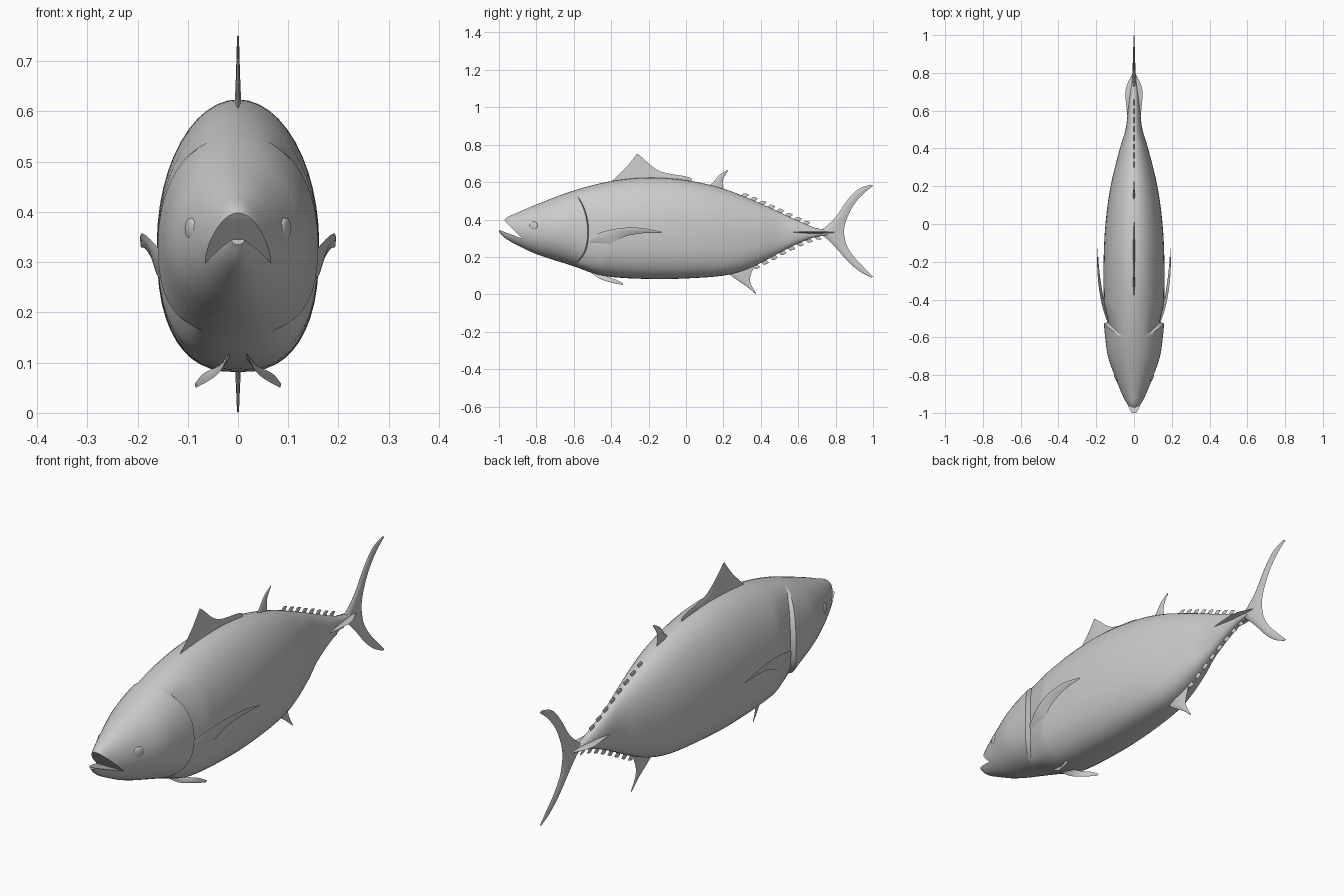
import bpy, bmesh, math
from mathutils import Vector

if "Cube" in bpy.data.objects:
    bpy.data.objects.remove(bpy.data.objects["Cube"])

grey = bpy.data.materials.new("plain grey")
grey.diffuse_color = (0.6, 0.6, 0.6, 1)
grey.use_nodes = True
grey.node_tree.nodes["Principled BSDF"].inputs["Base Color"].default_value = grey.diffuse_color


def finish(name, bm, angle=40):
    bmesh.ops.recalc_face_normals(bm, faces=bm.faces)
    me = bpy.data.meshes.new(name)
    bm.to_mesh(me)
    bm.free()
    me.materials.append(grey)
    ob = bpy.data.objects.new(name, me)
    bpy.context.collection.objects.link(ob)
    smooth(ob, angle)
    return ob


def smooth(ob, angle=40):
    bpy.ops.object.select_all(action='DESELECT')
    ob.select_set(True)
    bpy.context.view_layer.objects.active = ob
    bpy.ops.object.shade_smooth_by_angle(angle=math.radians(angle))


def loft(bm, rings):
    loops = [[bm.verts.new(p) for p in r] for r in rings]
    n = len(loops[0])
    for a, b in zip(loops, loops[1:]):
        for i in range(n):
            j = (i + 1) % n
            bm.faces.new((a[i], a[j], b[j], b[i]))
    bm.faces.new(loops[0])
    bm.faces.new(loops[-1])


def curve(keys, t):
    """Smooth interpolation through (position, value) keys."""
    t = max(keys[0][0], min(keys[-1][0], t))
    i = 0
    while i < len(keys) - 2 and t > keys[i + 1][0]:
        i += 1

    def slope(k):
        a, b = max(k - 1, 0), min(k + 1, len(keys) - 1)
        return (keys[b][1] - keys[a][1]) / (keys[b][0] - keys[a][0])
    (x0, y0), (x1, y1) = keys[i], keys[i + 1]
    h = x1 - x0
    u = (t - x0) / h
    return (y0 * (1 + 2 * u) * (1 - u) ** 2 + slope(i) * h * u * (1 - u) ** 2
            + y1 * u * u * (3 - 2 * u) + slope(i + 1) * h * u * u * (u - 1))


# Body outlines along the length
TOP = [(-1, .352), (-.97, .402), (-.9, .437), (-.8, .48), (-.6, .555), (-.4, .605), (-.2, .624),
       (0, .61), (.2, .565), (.4, .485), (.6, .393), (.7, .353), (.8, .336)]
BOTTOM = [(-1, .335), (-.97, .302), (-.9, .262), (-.8, .215), (-.6, .15), (-.45, .1), (-.2, .082),
          (0, .085), (.2, .1), (.3, .125), (.4, .168), (.5, .222), (.6, .272), (.7, .308), (.8, .322)]
WIDTH = [(-1, .012), (-.97, .03), (-.9, .064), (-.8, .104), (-.7, .138), (-.6, .152), (-.45, .159),
         (-.2, .161), (0, .151), (.2, .124), (.4, .075), (.5, .045), (.6, .032), (.7, .02), (.8, .006)]


def section(y, a):
    top, bot, w = curve(TOP, y), curve(BOTTOM, y), curve(WIDTH, y)
    c, s = math.cos(a), math.sin(a)
    mid = bot + (top - bot) * .47
    if s >= 0:
        return w * c, mid + (top - mid) * s
    fullness = 2 + .55 * max(0, min(1, (y + .7) / .25))
    e = 2 / fullness
    return w * math.copysign(abs(c) ** e, c), mid - (mid - bot) * abs(s) ** e


# Body with the curved gill slit pressed in behind the cheek
GILL = -.52
stations = sorted([-1 + .02 * i for i in range(91) if abs(-1 + .02 * i - GILL) > .012]
                  + [-.99, GILL - .006, GILL, GILL + .008])
rings = []
for s in stations:
    ring = []
    pull = max(0, 1 - abs(s - GILL) / .25)
    behind = s - GILL
    for i in range(48):
        a = 2 * math.pi * i / 48
        up = math.sin(a)
        y = s - .085 * up * up * pull
        x, z = section(y, a)
        side = max(0, min(1, (.93 - abs(up)) / .2))
        if -1e-6 <= behind < .1:
            x *= 1 - .13 * side * (1 - behind / .1)
        elif -.1 < behind < 0:
            x *= 1 + .02 * side * (1 + behind / .1)
        ring.append((x, y, z))
    rings.append(ring)
bm = bmesh.new()
loft(bm, rings)
body = finish("body", bm)

# Open mouth, cut as a wedge between the jaws
bm = bmesh.new()
wedge = [(-1.03, .356), (-1.03, .43), (-.978, .406), (-.962, .386), (-.925, .348), (-.875, .298)]
loft(bm, [[(x, y, z) for y, z in wedge] for x in (-.2, .2)])
cutter = finish("mouth_cutter", bm)
mod = body.modifiers.new("mouth", 'BOOLEAN')
mod.object = cutter
mod.solver = 'EXACT'
bpy.context.view_layer.objects.active = body
bpy.ops.object.modifier_apply(modifier=mod.name)
bpy.data.objects.remove(cutter)
smooth(body)


def fin(name, lead, trail, thick, axis=(1, 0, 0), tip=.25, both=False):
    """Lens-shaped blade between a leading and a trailing edge, thin at the end."""
    bm = bmesh.new()
    axis = Vector(axis).normalized()
    lead_k, trail_k = [[[(i, p[c]) for i, p in enumerate(e)] for c in range(3)] for e in (lead, trail)]
    steps = (len(lead) - 1) * 4
    rings = []
    for k in range(steps + 1):
        t = k / 4
        f = k / steps
        f = abs(2 * f - 1) if both else f
        h = thick * (1 - (1 - tip) * f)
        p, q = [Vector([curve(c, t) for c in e]) for e in (lead_k, trail_k)]
        rings.append([p.lerp(q, u) + axis * h * v for u, v in
                      ((0, 0), (.15, .7), (.4, 1), (.75, .6), (1, .1), (.75, -.6), (.4, -1), (.15, -.7))])
    loft(bm, rings)
    return finish(name, bm, 60)


def flat(points):
    return [(0, y, z) for y, z in points]


# Fins along the middle
fin("first_dorsal_fin", flat([(-.42, .585), (-.37, .63), (-.31, .69), (-.262, .752)]),
    flat([(.02, .585), (.02, .625), (-.14, .658), (-.245, .74)]), .008)
fin("second_dorsal_fin", flat([(.1, .56), (.145, .598), (.18, .64), (.225, .666)]),
    flat([(.21, .54), (.197, .58), (.2, .62), (.222, .655)]), .007)
fin("anal_fin", flat([(.2, .13), (.26, .085), (.32, .045), (.375, 0)]),
    flat([(.37, .16), (.345, .1), (.345, .06), (.373, .008)]), .008)
fin("tail_fin",
    flat([(.985, .586), (.92, .562), (.86, .5), (.8, .412), (.74, .356), (.7, .332),
          (.74, .308), (.8, .25), (.87, .172), (.93, .122), (.99, .09)]),
    flat([(1, .58), (.945, .535), (.895, .475), (.862, .41), (.848, .365), (.845, .335),
          (.848, .305), (.862, .255), (.9, .198), (.95, .145), (1, .094)]), .011, tip=.2, both=True)

# Small finlets above and below the tail
for label, outline, first, count, sign in (("upper", TOP, .29, 8, 1), ("lower", BOTTOM, .35, 9, -1)):
    for i in range(count):
        y = first + .047 * i
        z = curve(outline, y)
        z2 = curve(outline, y + .04)
        fin(f"{label}_finlet_{i + 1}", flat([(y, z - .01 * sign), (y + .02, z + .008 * sign), (y + .044, z2 + .02 * sign)]),
            flat([(y + .036, z2 - .015 * sign), (y + .034, z2 + .004 * sign), (y + .046, z2 + .016 * sign)]), .004)

# Sideways keel at the tail root
keel = [(.46, .02), (.56, .034), (.63, .041), (.69, .046), (.74, .036), (.8, .006)]
fin("tail_keel", [(-w, y, .331) for y, w in keel], [(w, y, .331) for y, w in keel], .016, (0, 0, 1))

# Paired fins and eyes
for name, m in (("left", -1), ("right", 1)):
    def mirror(points):
        return [(m * x, y, z) for x, y, z in points]
    fin(name + "_pectoral_fin",
        mirror([(.135, -.53, .298), (.163, -.45, .333), (.184, -.35, .354), (.194, -.24, .355), (.193, -.13, .335)]),
        mirror([(.13, -.5, .262), (.157, -.41, .268), (.172, -.33, .308), (.185, -.23, .327), (.192, -.13, .329)]),
        .006, (m, -.2, -.3))
    fin(name + "_pelvic_fin",
        mirror([(.015, -.52, .125), (.035, -.46, .083), (.06, -.4, .063), (.084, -.34, .05)]),
        mirror([(.015, -.44, .105), (.045, -.41, .09), (.07, -.37, .077), (.086, -.335, .058)]),
        .004, (m * .5, 0, 1))
    bm = bmesh.new()
    bmesh.ops.create_uvsphere(bm, u_segments=24, v_segments=12, radius=.022)
    x, z = section(-.815, .2)
    for v in bm.verts:
        v.co = Vector((m * (x - .002) + v.co.x * .35 + m * v.co.y * .4, -.815 + v.co.y, z + v.co.z))
    finish(name + "_eye", bm)
